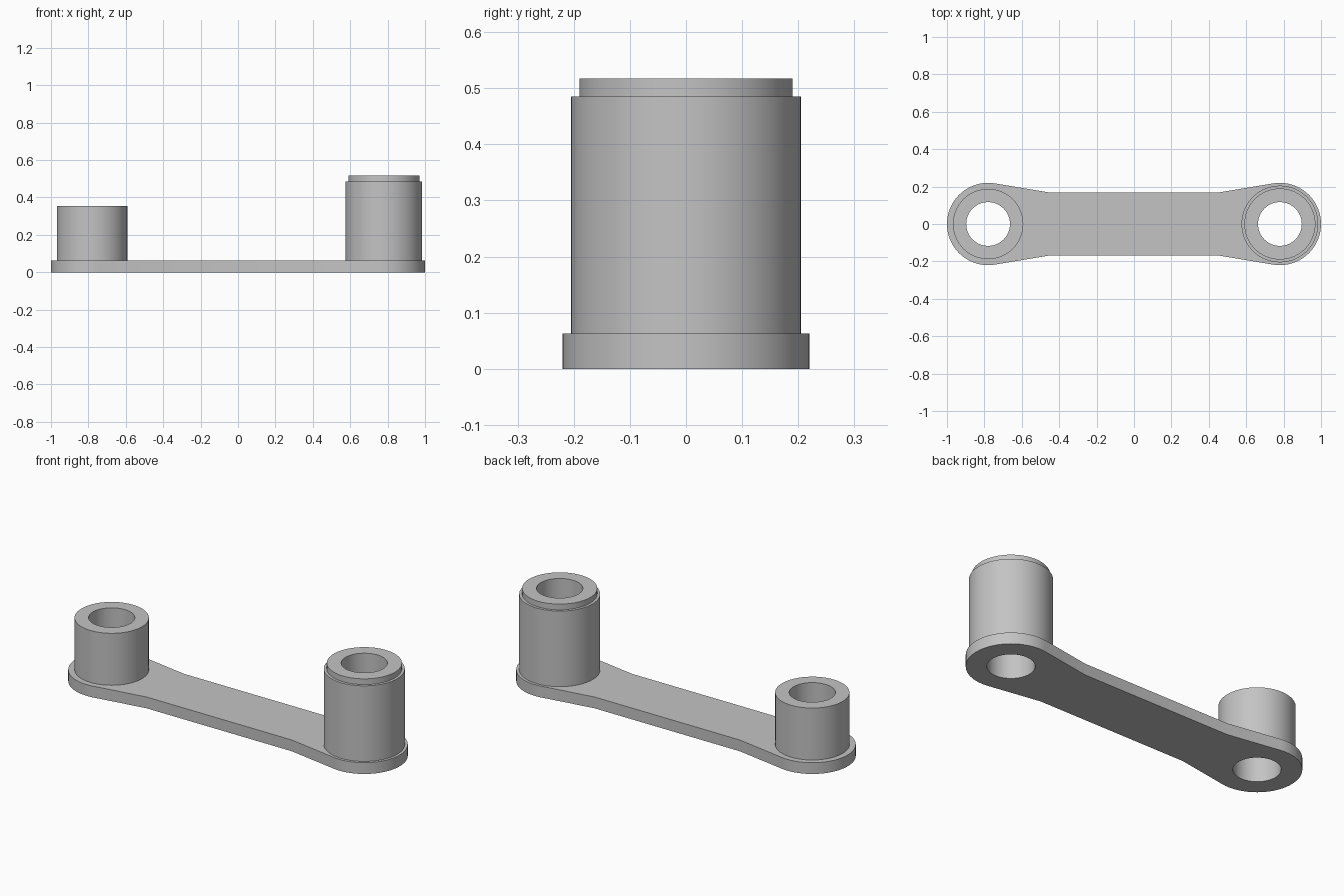
import bpy
import bmesh
from math import atan2, acos, hypot, cos, sin, pi

if "Cube" in bpy.data.objects:
    bpy.data.objects.remove(bpy.data.objects["Cube"], do_unlink=True)

SEGMENTS = 72
BOSS_X = 0.78       # distance of each boss axis from the centre
END_R = 0.22        # rounded end of the plate
BORE_R = 0.117
THICK = 0.063
WAIST_X, WAIST_Y = 0.45, 0.168

grey = bpy.data.materials.new("plain_grey")
grey.use_nodes = True
grey.diffuse_color = (0.55, 0.55, 0.55, 1)
grey.node_tree.nodes["Principled BSDF"].inputs["Base Color"].default_value = (0.55, 0.55, 0.55, 1)


def finish(name, mesh):
    """Link a mesh as an object with the grey material and sharp-edged smooth shading."""
    obj = bpy.data.objects.new(name, mesh)
    bpy.context.collection.objects.link(obj)
    mesh.materials.clear()
    mesh.materials.append(grey)
    bpy.ops.object.select_all(action='DESELECT')
    obj.select_set(True)
    bpy.context.view_layer.objects.active = obj
    bpy.ops.object.shade_smooth_by_angle(angle=pi / 6)
    return obj


def arc(cx, radius, start, end, steps):
    return [(cx + radius * cos(start + (end - start) * i / steps),
             radius * sin(start + (end - start) * i / steps)) for i in range(steps + 1)]


def add_spline(curve, points):
    spline = curve.splines.new('POLY')
    spline.points.add(len(points) - 1)
    for p, (x, y) in zip(spline.points, points):
        p.co = (x, y, 0, 1)
    spline.use_cyclic_u = True


def link_plate():
    """Flat bar with tangent rounded ends and two through holes."""
    dx = WAIST_X - BOSS_X
    tangent = atan2(WAIST_Y, dx) - acos(END_R / hypot(dx, WAIST_Y))
    half = [(WAIST_X, -WAIST_Y)]
    half += arc(BOSS_X, END_R, -tangent, tangent, 40)
    half += [(WAIST_X, WAIST_Y)]
    outline = half + [(-x, -y) for x, y in half]

    curve = bpy.data.curves.new("plate_outline", 'CURVE')
    curve.dimensions = '2D'
    curve.fill_mode = 'BOTH'
    curve.extrude = THICK / 2
    add_spline(curve, outline)
    for side in (-1, 1):
        add_spline(curve, arc(side * BOSS_X, BORE_R, 0, 2 * pi, SEGMENTS)[:-1])

    # Turn the filled outline into a welded mesh
    temp = bpy.data.objects.new("plate_outline", curve)
    bpy.context.collection.objects.link(temp)
    graph = bpy.context.evaluated_depsgraph_get()
    mesh = bpy.data.meshes.new_from_object(temp.evaluated_get(graph))
    bpy.data.objects.remove(temp, do_unlink=True)
    bm = bmesh.new()
    bm.from_mesh(mesh)
    bmesh.ops.remove_doubles(bm, verts=bm.verts, dist=0.0001)
    bmesh.ops.translate(bm, verts=bm.verts, vec=(0, 0, THICK / 2))
    bmesh.ops.recalc_face_normals(bm, faces=bm.faces)
    bm.to_mesh(mesh)
    bm.free()
    finish("link_plate", mesh)


def boss(name, x, profile):
    """Lathe a closed (radius, height) profile into a hollow boss."""
    bm = bmesh.new()
    rings = [[bm.verts.new((x + px, py, z)) for px, py in arc(0, r, 0, 2 * pi, SEGMENTS)[:-1]]
             for r, z in profile]
    for a, b in zip(rings, rings[1:] + rings[:1]):
        for i in range(SEGMENTS):
            j = (i + 1) % SEGMENTS
            bm.faces.new((a[i], a[j], b[j], b[i]))
    bmesh.ops.recalc_face_normals(bm, faces=bm.faces)
    mesh = bpy.data.meshes.new(name)
    bm.to_mesh(mesh)
    bm.free()
    finish(name, mesh)


link_plate()
# Plain short boss on the right, taller stepped boss on the left
boss("short_boss", -BOSS_X, [(BORE_R, THICK), (0.188, THICK), (0.188, 0.353), (BORE_R, 0.353)])
boss("tall_boss", BOSS_X, [(BORE_R, THICK), (0.205, THICK), (0.205, 0.485),
                           (0.19, 0.485), (0.19, 0.517), (BORE_R, 0.517)])
